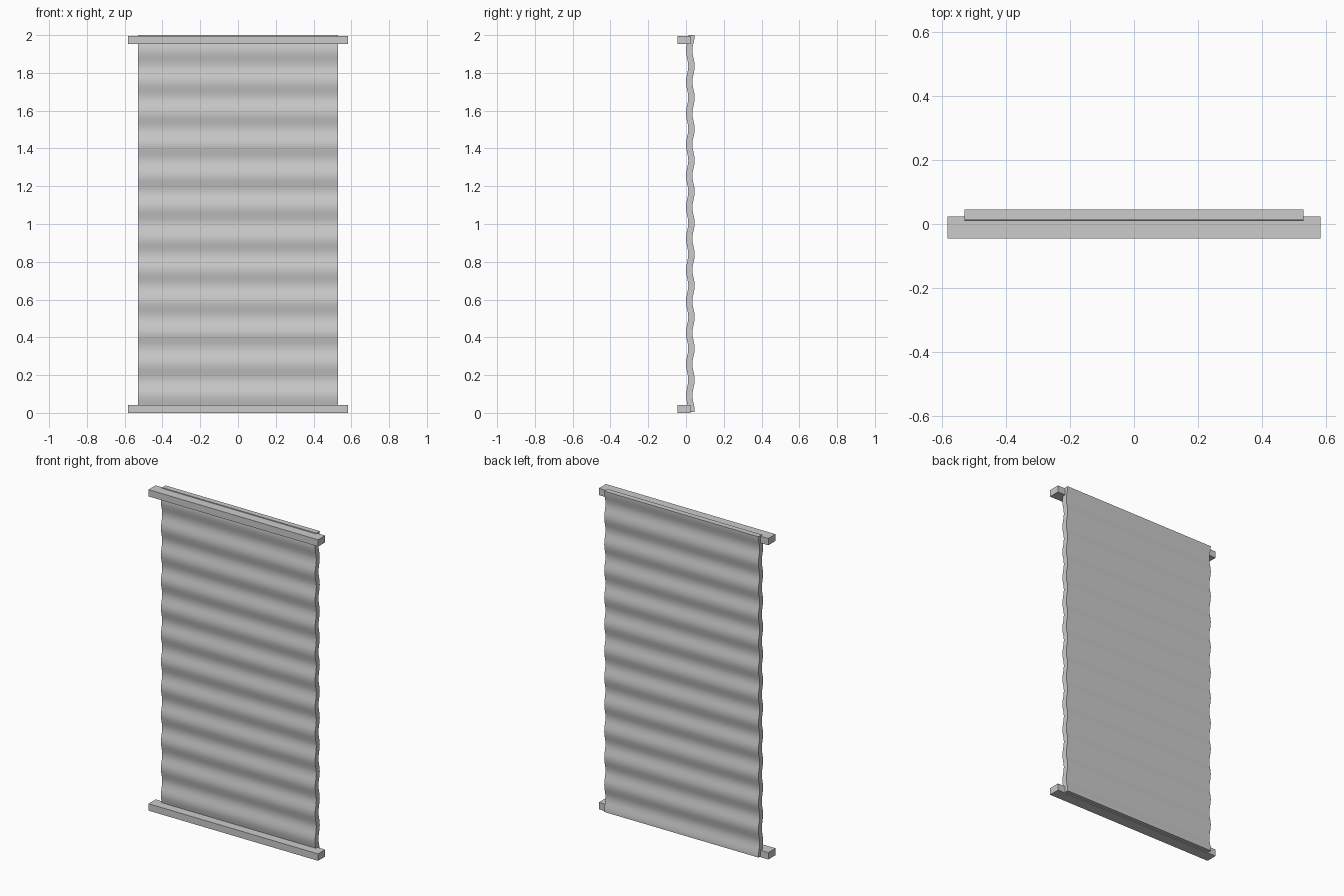
import bpy, bmesh, math

if "Cube" in bpy.data.objects:
    bpy.data.objects.remove(bpy.data.objects["Cube"])

HALF_W = 0.53
Z0, Z1 = 0.006, 2.0
STEPS = 192


def make_object(name, bm):
    bmesh.ops.recalc_face_normals(bm, faces=bm.faces)
    mesh = bpy.data.meshes.new(name)
    bm.to_mesh(mesh)
    bm.free()
    ob = bpy.data.objects.new(name, mesh)
    bpy.context.collection.objects.link(ob)
    return ob


def box(name, x, y0, y1, z0, z1):
    bm = bmesh.new()
    bmesh.ops.create_cube(bm, size=1)
    for v in bm.verts:
        v.co.x *= 2 * x
        v.co.y = y0 if v.co.y < 0 else y1
        v.co.z = z0 if v.co.z < 0 else z1
    return make_object(name, bm)


# rippled hanging panel: a wavy slab extruded across x
def wave(z):
    return 0.023 - 0.006 * math.sin(2 * math.pi * (z - 0.217) / 0.166)


bm = bmesh.new()
rings = []
for i in range(STEPS + 1):
    z = Z0 + (Z1 - Z0) * i / STEPS
    y = wave(z)
    rings.append([bm.verts.new((sx * HALF_W, y + dy, z))
                  for sx, dy in ((-1, -0.017), (1, -0.017), (1, 0.017), (-1, 0.017))])
for a, b in zip(rings, rings[1:]):
    for k in range(4):
        n = (k + 1) % 4
        bm.faces.new((a[k], a[n], b[n], b[k]))
bm.faces.new(rings[0])
bm.faces.new(rings[-1])
panel = make_object("rippled_panel", bm)
bpy.context.view_layer.objects.active = panel
panel.select_set(True)
bpy.ops.object.shade_smooth_by_angle(angle=math.radians(40))

# top and bottom rails
box("top_rail", 0.583, -0.046, 0.024, 1.953, 1.995)
box("bottom_rail", 0.583, -0.046, 0.024, 0.0, 0.043)
